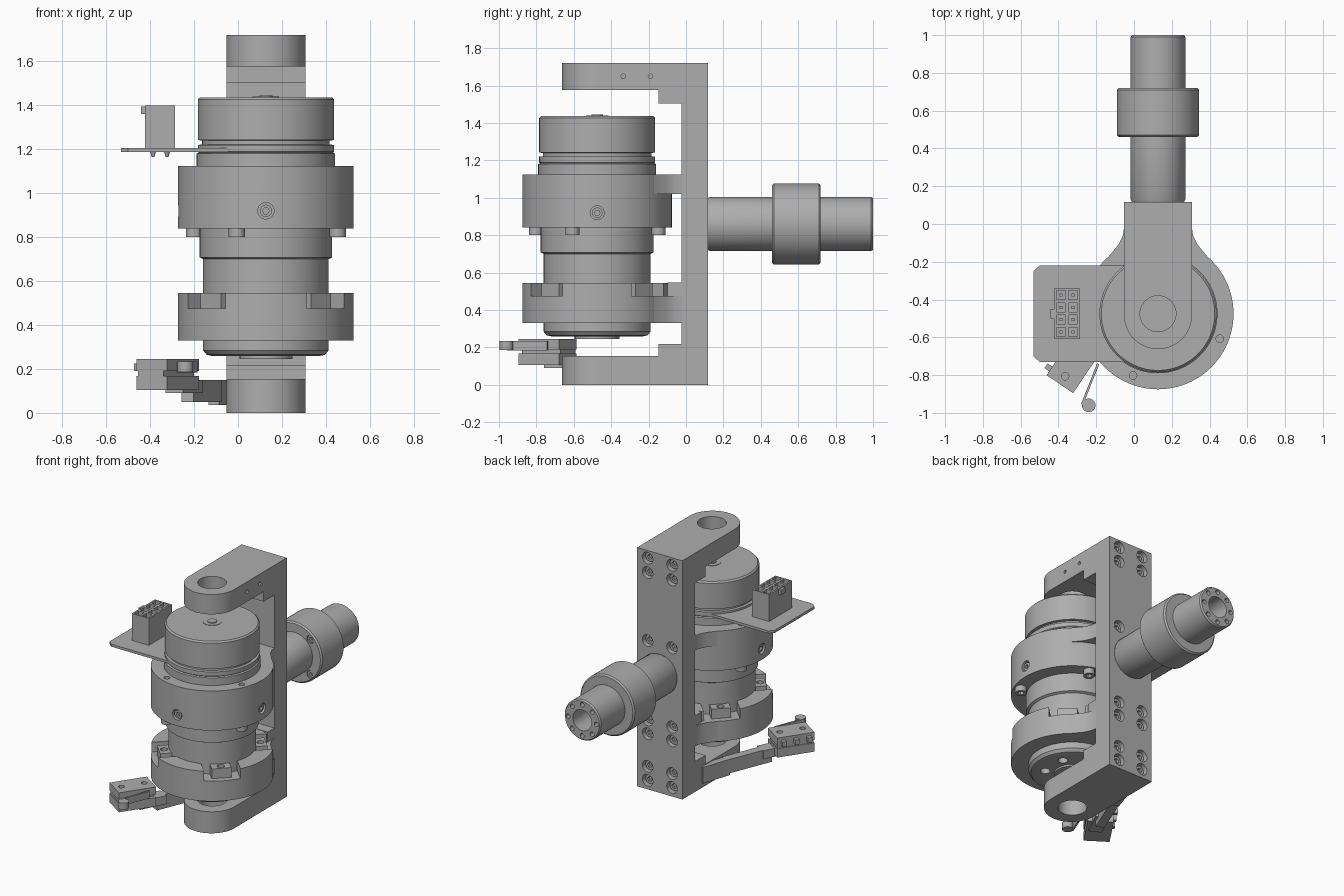
import bpy, bmesh
from math import sin, cos, pi, radians, atan2, hypot
from mathutils import Vector, Matrix

if "Cube" in bpy.data.objects:
    bpy.data.objects.remove(bpy.data.objects["Cube"])

grey = bpy.data.materials.new("machined_grey")
grey.use_nodes = True
COLOUR = (0.42, 0.42, 0.42, 1)
grey.diffuse_color = COLOUR
grey.node_tree.nodes["Principled BSDF"].inputs["Base Color"].default_value = COLOUR

CX, CY = 0.127, -0.475          # drum axis
TZ = 0.86                       # height of the rear tube axis
UP, BACK = Vector((0, 0, 1)), Vector((0, 1, 0))


def finish(name, bm, matrix=Matrix()):
    bmesh.ops.recalc_face_normals(bm, faces=bm.faces)
    mesh = bpy.data.meshes.new(name)
    bm.to_mesh(mesh)
    bm.free()
    mesh.transform(matrix)
    mesh.materials.append(grey)
    obj = bpy.data.objects.new(name, mesh)
    bpy.context.collection.objects.link(obj)
    return obj


def lathe(name, profile, origin, axis=UP, sides=64):
    """Capped solid of revolution from (radius, distance along axis) points."""
    bm = bmesh.new()
    rings = [[bm.verts.new((r * cos(2 * pi * i / sides), r * sin(2 * pi * i / sides), h))
              for i in range(sides)] for r, h in profile]
    for a, b in zip(rings, rings[1:]):
        for i in range(sides):
            j = (i + 1) % sides
            bm.faces.new((a[i], a[j], b[j], b[i]))
    bm.faces.new(rings[0][::-1])
    bm.faces.new(rings[-1])
    turn = Vector(axis).to_track_quat('Z', 'Y').to_matrix().to_4x4()
    return finish(name, bm, Matrix.Translation(origin) @ turn)


def rod(name, r, origin, length, axis=UP, sides=32):
    return lathe(name, [(r, 0), (r, length)], origin, axis, sides)


def prism(name, outline, z0, z1):
    bm = bmesh.new()
    face = bm.faces.new([bm.verts.new((x, y, z0)) for x, y in outline])
    top = bmesh.ops.extrude_face_region(bm, geom=[face])["geom"]
    bmesh.ops.translate(bm, vec=(0, 0, z1 - z0),
                        verts=[v for v in top if isinstance(v, bmesh.types.BMVert)])
    return finish(name, bm)


def box(name, xs, ys, zs):
    return prism(name, [(xs[0], ys[0]), (xs[1], ys[0]), (xs[1], ys[1]), (xs[0], ys[1])], *zs)


def turned_box(name, centre, size, zs, angle):
    """Upright box turned about z; size is (along, across)."""
    obj = box(name, (-size[0] / 2, size[0] / 2), (-size[1] / 2, size[1] / 2), zs)
    obj.data.transform(Matrix.Translation((*centre, 0)) @ Matrix.Rotation(angle, 4, 'Z'))
    return obj


def bar(name, p, q, width, zs):
    mid = ((p[0] + q[0]) / 2, (p[1] + q[1]) / 2)
    d = (q[0] - p[0], q[1] - p[1])
    return turned_box(name, mid, (hypot(*d), width), zs, atan2(d[1], d[0]))


def cut(obj, cutters):
    for c in cutters:
        mod = obj.modifiers.new("cut", 'BOOLEAN')
        mod.operation, mod.solver, mod.object = 'DIFFERENCE', 'EXACT', c
    deps = bpy.context.evaluated_depsgraph_get()
    mesh = bpy.data.meshes.new_from_object(obj.evaluated_get(deps))
    obj.modifiers.clear()
    obj.data = mesh
    for c in cutters:
        bpy.data.objects.remove(c)


def polar(r, degrees, z):
    return Vector((CX + r * cos(radians(degrees)), CY + r * sin(radians(degrees)), z))


def screw(name, origin, axis, r=0.037, length=0.04):
    """Cap screw with a hexagonal socket in its outer end."""
    obj = rod(name, r, origin, length, axis)
    axis = Vector(axis)
    cut(obj, [rod("socket", r * 0.55, Vector(origin) + axis * (length * 0.4), length, axis, 6)])


# Frame: back plate, rounded arms and corner blocks
X0, X1 = -0.053, 0.307
plate = box("back_plate", (X0, X1), (-0.025, 0.117), (0, 1.72))
bolts = [(x, z) for x in (0.03, 0.224) for z in (1.665, 1.56, 1.07, 0.5, 0.4, 0.165, 0.065)]
cut(plate, [rod("counterbore", 0.042, (x, 0.065, z), 0.1, BACK) for x, z in bolts])
for x, z in bolts:
    screw("plate_screw", (x, 0.06, z), BACK, 0.034, 0.032)
arc = [(CX + 0.18 * cos(a), -0.482 + 0.18 * sin(a)) for a in (pi + pi * i / 32 for i in range(33))]
for name, z0, z1 in (("top_arm", 1.577, 1.72), ("bottom_arm", 0, 0.155)):
    arm = prism(name, arc + [(X1, -0.02), (X0, -0.02)], z0, z1)
    cutters = [rod("bore", 0.095, (CX, CY, z0 - 0.1), 0.4, UP, 48)]
    if z0 > 1:
        cutters += [rod("pin_hole", 0.012, (X1 - 0.04, y, 1.65), 0.1, (1, 0, 0), 16)
                    for y in (-0.335, -0.19)]
    cut(arm, cutters)
box("top_corner_block", (X0, X1), (-0.147, -0.02), (1.505, 1.58))
box("bottom_corner_block", (X0, X1), (-0.147, -0.02), (0.15, 0.218))

# Drum: one turned body with grooves
drum = lathe("drum", [(0.24, 0.258), (0.27, 0.265), (0.286, 0.285), (0.286, 0.7), (0.302, 0.708),
                      (0.302, 0.86), (0.315, 0.86), (0.315, 1.18), (0.305, 1.185), (0.31, 1.19),
                      (0.31, 1.22), (0.29, 1.222), (0.29, 1.24), (0.31, 1.242), (0.31, 1.427),
                      (0.3, 1.437)], (CX, CY, 0), sides=96)
cut(drum, [rod("base_hole", 0.032, polar(0.18, 60 * k + 30, 0.2), 0.1) for k in range(6)])
lathe("drum_boss", [(0.06, 1.43), (0.06, 1.44), (0.03, 1.44), (0.03, 1.446)], (CX, CY, 0), sides=32)
rod("drum_hub", 0.12, (CX, CY, 0.245), 0.03)

# Upper clamp with its screws
upper = lathe("upper_clamp", [(0.4, 0.84), (0.4, 1.125)], (CX, CY, 0), sides=96)
QUARTERS = (-112, -22, 68, 158)
cut(upper, [rod("hole", 0.02, polar(0.353, a, 1.08), 0.1) for a in QUARTERS]
    + [rod("side_hole", 0.037, polar(0.37, a, 0.92), 0.1, polar(1, a, 0) - polar(0, 0, 0))
       for a in (-90, 0, 180)])
for a in QUARTERS:
    screw("clamp_screw", polar(0.353, a, 0.845), (0, 0, -1), 0.037, 0.045)
for a in (-90, 0, 180):
    screw("set_screw", polar(0.36, a, 0.92), polar(1, a, 0) - polar(0, 0, 0), 0.028, 0.03)
flare = [(CX + s * x, y) for s, pts in ((-1, ((0.18, -0.02), (0.185, -0.06), (0.21, -0.11), (0.26, -0.17))),
                                        (1, ((0.26, -0.17), (0.21, -0.11), (0.185, -0.06), (0.18, -0.02))))
         for x, y in pts]
prism("upper_clamp_mount", flare, 1.02, 1.125)

# Lower clamp: notched ring with drilled tabs
lower = lathe("lower_clamp", [(0.4, 0.33), (0.4, 0.545)], (CX, CY, 0), sides=96)
cut(lower, [turned_box("notch", polar(0.38, a, 0).xy, (0.24, 0.24), (0.475, 0.6), radians(a))
            for a in (45, 135, 225, 315)])
for a in (45, 135, 225, 315):
    tab = turned_box("clamp_tab", polar(0.305, a, 0).xy, (0.1, 0.13), (0.46, 0.545), radians(a))
    cut(tab, [rod("hole", 0.024, polar(0.32, a, 0.5), 0.1)])
prism("lower_clamp_mount", flare, 0.33, 0.475)
box("lower_clamp_rib", (X0, X1), (-0.1, -0.02), (0.47, 0.548))

# Rear tube with collar
tube = lathe("rear_tube", [(0.135, 0.11), (0.145, 0.13), (0.145, 0.46), (0.207, 0.46), (0.217, 0.47),
                           (0.217, 0.71), (0.207, 0.72), (0.145, 0.72), (0.145, 0.99), (0.137, 1.0)],
             (CX, 0, TZ), BACK)


def around_tube(r, degrees, y):
    return Vector((CX + r * cos(radians(degrees)), y, TZ + r * sin(radians(degrees))))


cut(tube, [rod("bore", 0.075, (CX, 0.75, TZ), 0.4, BACK)]
    + [rod("end_hole", 0.016, around_tube(0.112, 45 * k, 0.95), 0.1, BACK, 16) for k in range(8)]
    + [rod("collar_hole", 0.028, around_tube(0.18, 90 * k + 45, 0.4), 0.1, BACK) for k in range(4)])
for k in range(4):
    screw("collar_screw", around_tube(0.18, 90 * k + 45, 0.505), (0, -1, 0), 0.025, 0.04)

# Circuit board and socket
prism("circuit_board", [(-0.04, -0.73), (-0.5, -0.73), (-0.532, -0.7), (-0.532, -0.25),
                        (-0.5, -0.22), (-0.04, -0.22)], 1.188, 1.206)
socket = box("socket_housing", (-0.423, -0.287), (-0.605, -0.342), (1.205, 1.4))
cells = [(x, -0.572 + 0.0655 * k) for x in (-0.387, -0.323) for k in range(4)]
cut(socket, [box("cell", (x - 0.024, x + 0.024), (y - 0.024, y + 0.024), (1.28, 1.5)) for x, y in cells])
for x, y in cells:
    box("contact", (x - 0.008, x + 0.008), (y - 0.008, y + 0.008), (1.27, 1.38))
    lathe("solder_pin", [(0.006, 1.165), (0.014, 1.19)], (x, y, 0), sides=12)
box("socket_latch", (-0.442, -0.42), (-0.5, -0.45), (1.36, 1.395))

# Limit switch on its arm, with lever and roller
A = radians(56)
C = Vector((-0.32, -0.74))
ALONG, ACROSS = Vector((cos(A), sin(A))), Vector((sin(A), -cos(A)))
turned_box("switch_base", C, (0.26, 0.17), (0.105, 0.168), A)
turned_box("switch_lower_body", C - ACROSS * 0.01, (0.25, 0.14), (0.165, 0.2), A)
cap = turned_box("switch_body", C, (0.26, 0.17), (0.19, 0.245), A)
cut(cap, [rod("hole", 0.02, (*(C + ALONG * s), 0.22), 0.1, UP, 20) for s in (-0.08, 0.08)])
for s in (-0.09, 0, 0.09):
    turned_box("switch_terminal", C + ALONG * s - ACROSS * 0.09, (0.03, 0.05), (0.19, 0.225), A)
bar("switch_lever", (-0.19, -0.74), (-0.275, -0.955), 0.012, (0.185, 0.235))
rod("lever_roller", 0.036, (-0.24, -0.96, 0.187), 0.047)
bar("switch_arm_root", (-0.04, -0.11), (-0.11, -0.32), 0.05, (0.035, 0.15))
bar("switch_arm", (-0.1, -0.3), (-0.23, -0.62), 0.06, (0.05, 0.15))
bar("switch_arm_end", (-0.2, -0.56), (-0.29, -0.74), 0.09, (0.09, 0.15))

# Smooth turned faces, keep edges crisp
bpy.ops.object.select_all(action='DESELECT')
parts = [o for o in bpy.context.collection.objects if o.type == 'MESH']
for o in parts:
    o.select_set(True)
bpy.context.view_layer.objects.active = parts[0]
bpy.ops.object.shade_smooth_by_angle(angle=radians(30))
